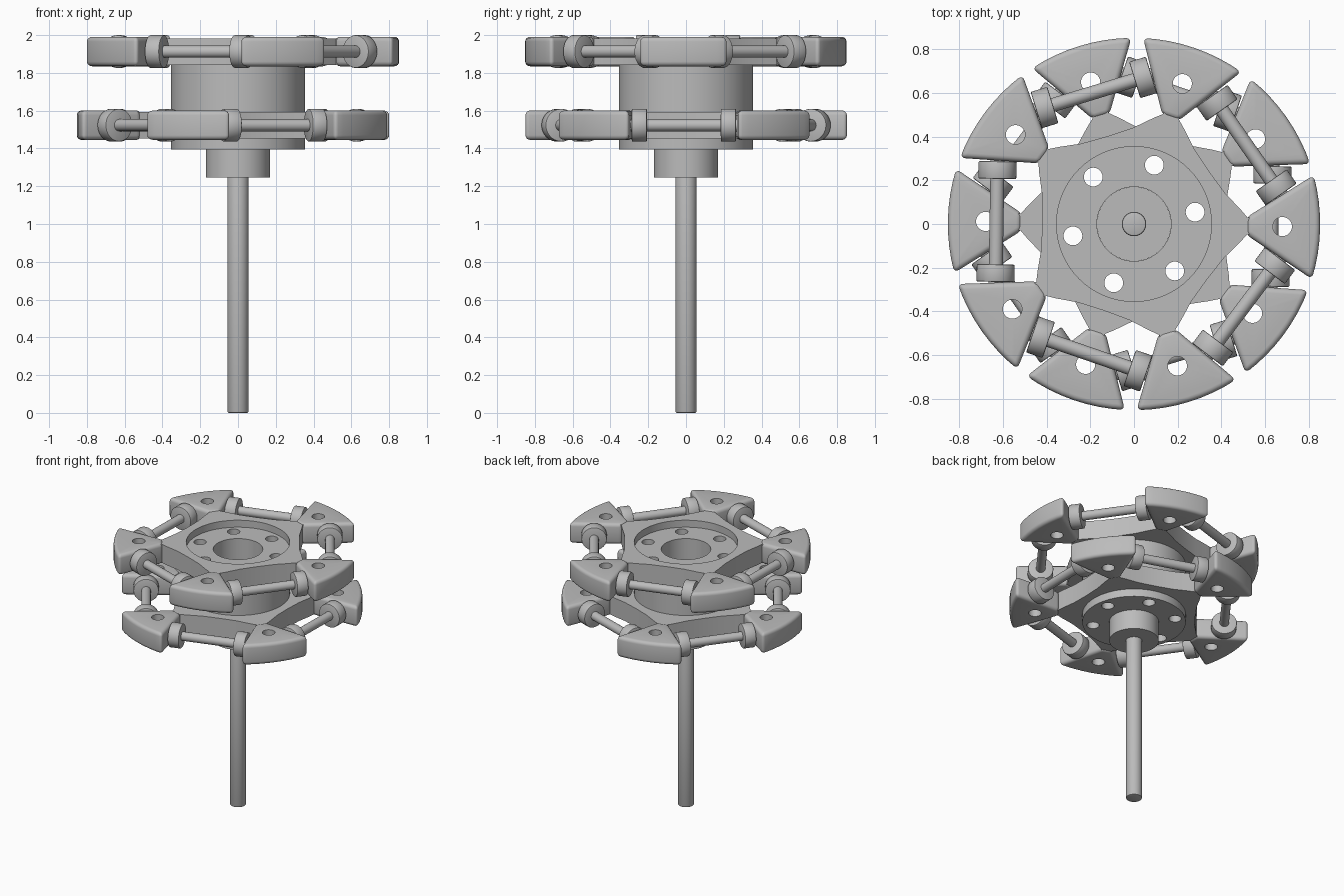
import bpy, bmesh
from math import cos, sin, pi, radians
from mathutils import Matrix, Vector

cube = bpy.data.objects.get("Cube")
if cube:
    bpy.data.objects.remove(cube, do_unlink=True)

GREY = (0.5, 0.5, 0.5, 1)
mat = bpy.data.materials.new("plain grey")
mat.use_nodes = True
mat.diffuse_color = GREY
mat.node_tree.nodes["Principled BSDF"].inputs["Base Color"].default_value = GREY


def polar(r, a):
    return Vector((r * cos(a), r * sin(a)))


def circle(r, n=64, centre=(0, 0)):
    return [polar(r, 2 * pi * i / n) + Vector(centre) for i in range(n)]


def finish(ob):
    ob.data.materials.clear()
    ob.data.materials.append(mat)
    bpy.ops.object.select_all(action='DESELECT')
    ob.select_set(True)
    bpy.context.view_layer.objects.active = ob
    bpy.ops.object.shade_smooth_by_angle(angle=radians(35))
    return ob


def add_mesh(name, bm):
    bmesh.ops.recalc_face_normals(bm, faces=bm.faces)
    me = bpy.data.meshes.new(name)
    bm.to_mesh(me)
    bm.free()
    ob = bpy.data.objects.new(name, me)
    bpy.context.collection.objects.link(ob)
    return ob


def bake(ob):
    """Replace an object's mesh by its evaluated result."""
    deps = bpy.context.evaluated_depsgraph_get()
    me = bpy.data.meshes.new_from_object(ob.evaluated_get(deps))
    ob.modifiers.clear()
    ob.data = me


def prism(name, outline, z0, z1):
    bm = bmesh.new()
    face = bm.faces.new([bm.verts.new((p[0], p[1], z0)) for p in outline])
    top = bmesh.ops.extrude_face_region(bm, geom=[face])["geom"]
    verts = [v for v in top if isinstance(v, bmesh.types.BMVert)]
    bmesh.ops.translate(bm, verts=verts, vec=(0, 0, z1 - z0))
    return add_mesh(name, bm)


def holed_slab(name, loops, z0, z1):
    """Extruded outline; the loops after the first are holes."""
    cu = bpy.data.curves.new(name, 'CURVE')
    cu.dimensions, cu.fill_mode = '2D', 'BOTH'
    cu.extrude = (z1 - z0) / 2
    for loop in loops:
        sp = cu.splines.new('POLY')
        sp.points.add(len(loop) - 1)
        for p, q in zip(sp.points, loop):
            p.co = (q[0], q[1], 0, 1)
        sp.use_cyclic_u = True
    tmp = bpy.data.objects.new(name, cu)
    bpy.context.collection.objects.link(tmp)
    bpy.context.view_layer.update()
    deps = bpy.context.evaluated_depsgraph_get()
    me = bpy.data.meshes.new_from_object(tmp.evaluated_get(deps))
    bpy.data.objects.remove(tmp, do_unlink=True)
    bm = bmesh.new()
    bm.from_mesh(me)
    bmesh.ops.remove_doubles(bm, verts=bm.verts, dist=1e-5)
    bmesh.ops.translate(bm, verts=bm.verts, vec=(0, 0, (z0 + z1) / 2))
    return finish(add_mesh(name, bm))


def cylinder(name, r, length, matrix, bevel=0.0, n=40):
    bm = bmesh.new()
    bmesh.ops.create_cone(bm, cap_ends=True, segments=n, radius1=r, radius2=r, depth=length)
    if bevel:
        rims = [e for e in bm.edges if abs(e.verts[0].co.z - e.verts[1].co.z) < 1e-6]
        bmesh.ops.bevel(bm, geom=rims, offset=bevel, segments=2, profile=0.5, affect='EDGES')
    bm.transform(matrix)
    return finish(add_mesh(name, bm))


def upright(name, r, z0, z1, bevel=0.0):
    return cylinder(name, r, z1 - z0, Matrix.Translation((0, 0, (z0 + z1) / 2)), bevel)


def make_pod():
    """Rounded wedge with a bolt hole, centred on z = 0 and pointing along +x."""
    arc = [polar(0.853, radians(-16.2 + 32.4 * i / 8)) for i in range(9)]
    pod = prism("pod", [(0.515, -0.04)] + arc + [(0.515, 0.04)], -0.078, 0.078)
    bev = pod.modifiers.new("round", 'BEVEL')
    bev.width, bev.segments = 0.025, 4
    bev.limit_method, bev.angle_limit = 'ANGLE', radians(35)
    cutter = prism("pod_cutter", circle(0.044, 28, (0.68, 0)), -0.2, 0.2)
    cutter.hide_render = True
    cut = pod.modifiers.new("hole", 'BOOLEAN')
    cut.object, cut.operation, cut.solver = cutter, 'DIFFERENCE', 'EXACT'
    bpy.context.view_layer.update()
    bake(pod)
    bpy.data.objects.remove(cutter, do_unlink=True)
    return finish(pod)


pod_master = make_pod()
STEP = radians(72)

for tier, zc, start in (("upper", 1.913, -1), ("lower", 1.523, 35)):
    # five-armed plate with concave sides
    outline = []
    for k in range(5):
        a = radians(start) + k * STEP
        rot = Matrix.Rotation(a, 2)
        mid = Matrix.Rotation(a + STEP / 2, 2)
        outline += [rot @ Vector(p) for p in ((0.52, -0.038), (0.58, -0.04), (0.58, 0.04), (0.52, 0.038))]
        outline += [mid @ Vector((0.42 + 0.025 * abs(t) ** 3, 0.25 * t)) for t in (-0.9, -0.5, 0, 0.5, 0.9)]
    holed_slab(tier + "_plate", [outline, circle(0.355)], zc - 0.07, zc + 0.07)

    for k in range(5):
        a = radians(start) + k * STEP
        # pods at the arm ends
        pod = pod_master.copy()
        pod.name = f"{tier}_pod_{k + 1}"
        pod.matrix_world = Matrix.Translation((0, 0, zc)) @ Matrix.Rotation(a, 4, 'Z')
        bpy.context.collection.objects.link(pod)
        # axle and its two rollers between neighbouring pods
        frame = (Matrix.Translation((0, 0, zc)) @ Matrix.Rotation(a + STEP / 2, 4, 'Z')
                 @ Matrix.Translation((0.63, 0, 0)) @ Matrix.Rotation(pi / 2, 4, 'X'))
        cylinder(f"{tier}_axle_{k + 1}", 0.032, 0.6, frame, n=24)
        for side in (-1, 1):
            cylinder(f"{tier}_roller_{k + 1}", 0.087, 0.08,
                     frame @ Matrix.Translation((0, 0, 0.236 * side)), 0.006)

bpy.data.objects.remove(pod_master, do_unlink=True)

# hub drum with bore and six bolt holes
bolts = [circle(0.043, 28, polar(0.285, radians(11 + 60 * i))) for i in range(6)]
holed_slab("hub_drum", [circle(0.355), circle(0.17)] + bolts, 1.395, 1.93)

# collar and drive shaft
upright("collar", 0.17, 1.247, 1.46)
upright("shaft", 0.056, 0, 1.5, 0.008)
